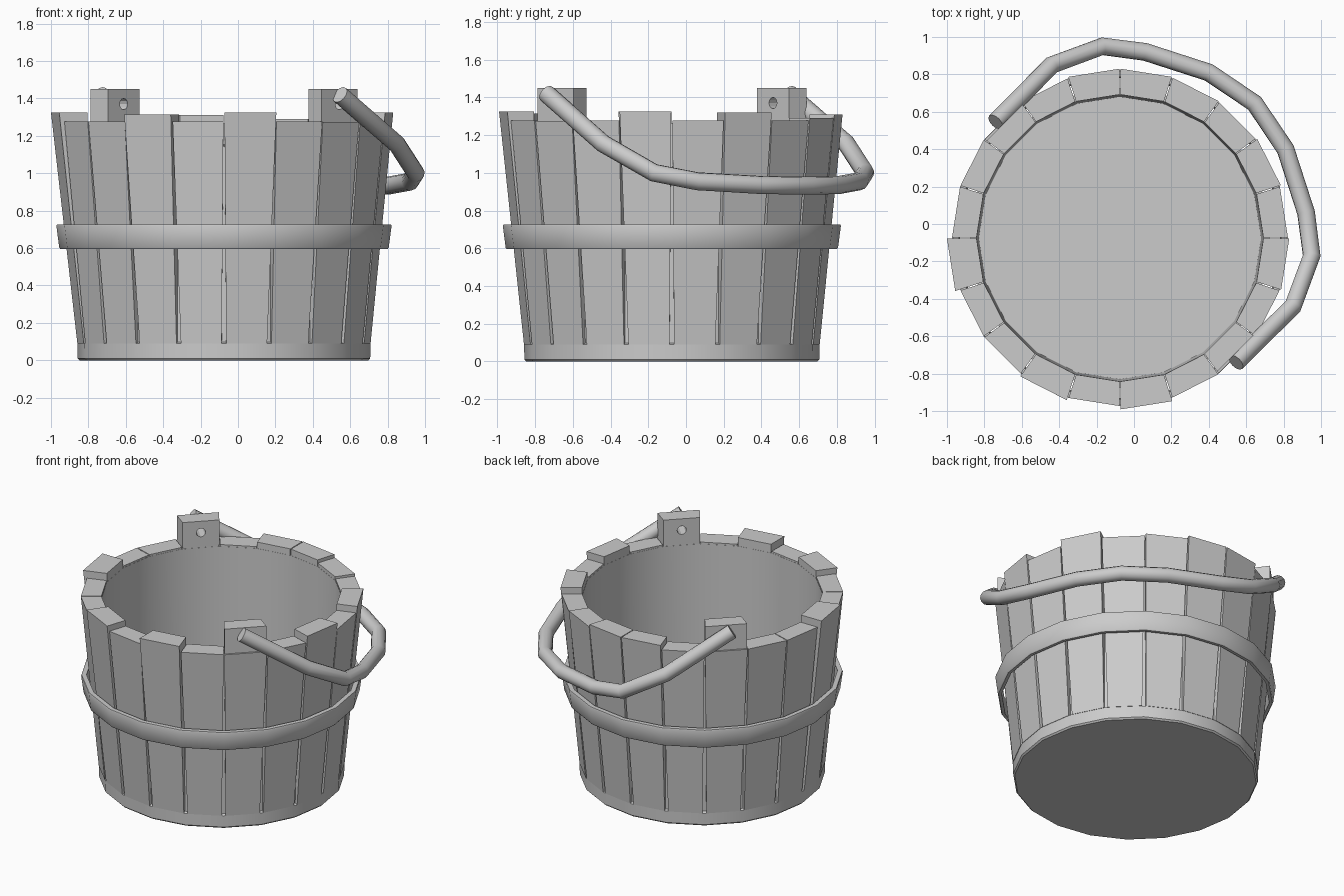
import bpy, bmesh
from math import radians, sin, cos, sqrt
from mathutils import Vector

if "Cube" in bpy.data.objects:
    bpy.data.objects.remove(bpy.data.objects["Cube"])

C = -0.075          # bucket axis sits at x = y = C
N = 20              # staves / sides


def make(name, verts, faces, smooth=None):
    me = bpy.data.meshes.new(name)
    me.from_pydata(verts, [], faces)
    bm = bmesh.new()
    bm.from_mesh(me)
    bmesh.ops.remove_doubles(bm, verts=bm.verts, dist=1e-5)
    bmesh.ops.recalc_face_normals(bm, faces=bm.faces)
    bm.to_mesh(me)
    bm.free()
    ob = bpy.data.objects.new(name, me)
    bpy.context.collection.objects.link(ob)
    if smooth:
        smooth_by_angle(ob, smooth)
    return ob


def smooth_by_angle(ob, deg):
    bpy.ops.object.select_all(action='DESELECT')
    ob.select_set(True)
    bpy.context.view_layer.objects.active = ob
    bpy.ops.object.shade_smooth_by_angle(angle=radians(deg))


def polar(r, deg, z):
    return (C + r * cos(radians(deg)), C + r * sin(radians(deg)), z)


def lathe(name, profile, closed=False, smooth=30):
    n = len(profile)
    verts = [polar(r, 18 * i, z) for i in range(N) for r, z in profile]
    faces = []
    for i in range(N):
        a, b = i * n, (i + 1) % N * n
        for j in range(n if closed else n - 1):
            k = (j + 1) % n
            quad = [a + j, b + j, b + k, a + k]
            if profile[j][0] == 0:
                quad.remove(b + j)
            if profile[k][0] == 0:
                quad.remove(b + k)
            faces.append(quad)
    return make(name, verts, faces, smooth)


# Inner wall with base ring and floor
lathe("bucket_body", [(0, 0), (0.772, 0), (0.782, 0.01), (0.783, 0.09), (0.766, 0.097),
                      (0.80, 1.265), (0.766, 1.265), (0.755, 0.06), (0, 0.06)])

# Hoop around the middle
lathe("hoop", [(0.855, 0.595), (0.875, 0.595), (0.881, 0.603), (0.896, 0.718),
               (0.893, 0.726), (0.862, 0.726)], closed=True)


def stave(name, start, levels):
    # levels: (z, inner radius, outer radius, half gap in degrees)
    verts = []
    for z, ri, ro, g in levels:
        a, b = start + g, start + 18 - g
        verts += [polar(ri, a, z), polar(ro, a, z), polar(ro, b, z), polar(ri, b, z)]
    faces = [(0, 1, 2, 3)]
    for l in range(len(levels) - 1):
        for j in range(4):
            k = (j + 1) % 4
            faces.append((4 * l + j, 4 * l + k, 4 * l + 4 + k, 4 * l + 4 + j))
    t = 4 * len(levels) - 4
    faces.append((t, t + 1, t + 2, t + 3))
    return make(name, verts, faces)


# Staves: start angle -> (top height, top outer radius) for the raised ones
raised = {18: (1.32, 0.905), 54: (1.29, 0.902), 72: (1.31, 0.905), 90: (1.31, 0.905),
          180: (1.325, 0.925), 234: (1.315, 0.912), 270: (1.325, 0.916), 342: (1.325, 0.905)}
for i in range(N):
    ang = 18 * i
    bottom = (0.09, 0.758, 0.784, 0.9)
    if ang in (126, 306):
        # Taller ear staves with a handle hole
        ear = stave("ear_stave", ang, [bottom, (1.275, 0.767, 0.895, 0.2),
                                       (1.2751, 0.767, 0.883, 0.1), (1.45, 0.767, 0.883, 0.1)])
        mid = polar(0.82, ang + 9, 1.37)
        bpy.ops.mesh.primitive_cylinder_add(vertices=12, radius=0.03, depth=0.4, location=mid,
                                            rotation=(0, radians(90), radians(ang + 9)))
        cutter = bpy.context.object
        cutter.name = "hole_cutter"
        cutter.hide_render = True
        mod = ear.modifiers.new("hole", 'BOOLEAN')
        mod.object = cutter
        mod.operation = 'DIFFERENCE'
        mod.solver = 'EXACT'
        bpy.context.view_layer.objects.active = ear
        bpy.ops.object.modifier_apply(modifier=mod.name)
        bpy.data.objects.remove(cutter)
    else:
        top, ro = raised.get(ang, (1.277, 0.898))
        stave("stave", ang, [bottom, (top, 0.767, ro, 0.2)])

# Drooping handle: half path mirrored across the x = y plane
half = [(0.545, -0.74, 1.42), (0.85, -0.44, 1.155), (0.95, -0.17, 1.0),
        (0.92, 0.06, 0.955), (0.81, 0.40, 0.935)]
path = half + [(0.645, 0.645, 0.932)] + [(y, x, z) for x, y, z in reversed(half)]
cu = bpy.data.curves.new("handle", 'CURVE')
cu.dimensions = '3D'
cu.bevel_depth = 0.048
cu.bevel_resolution = 4
cu.use_fill_caps = True
sp = cu.splines.new('POLY')
sp.points.add(len(path) - 1)
for p, co in zip(sp.points, path):
    p.co = (*co, 1)
handle = bpy.data.objects.new("handle", cu)
bpy.context.collection.objects.link(handle)
bpy.ops.object.select_all(action='DESELECT')
handle.select_set(True)
bpy.context.view_layer.objects.active = handle
bpy.ops.object.convert(target='MESH')
smooth_by_angle(bpy.context.object, 40)
